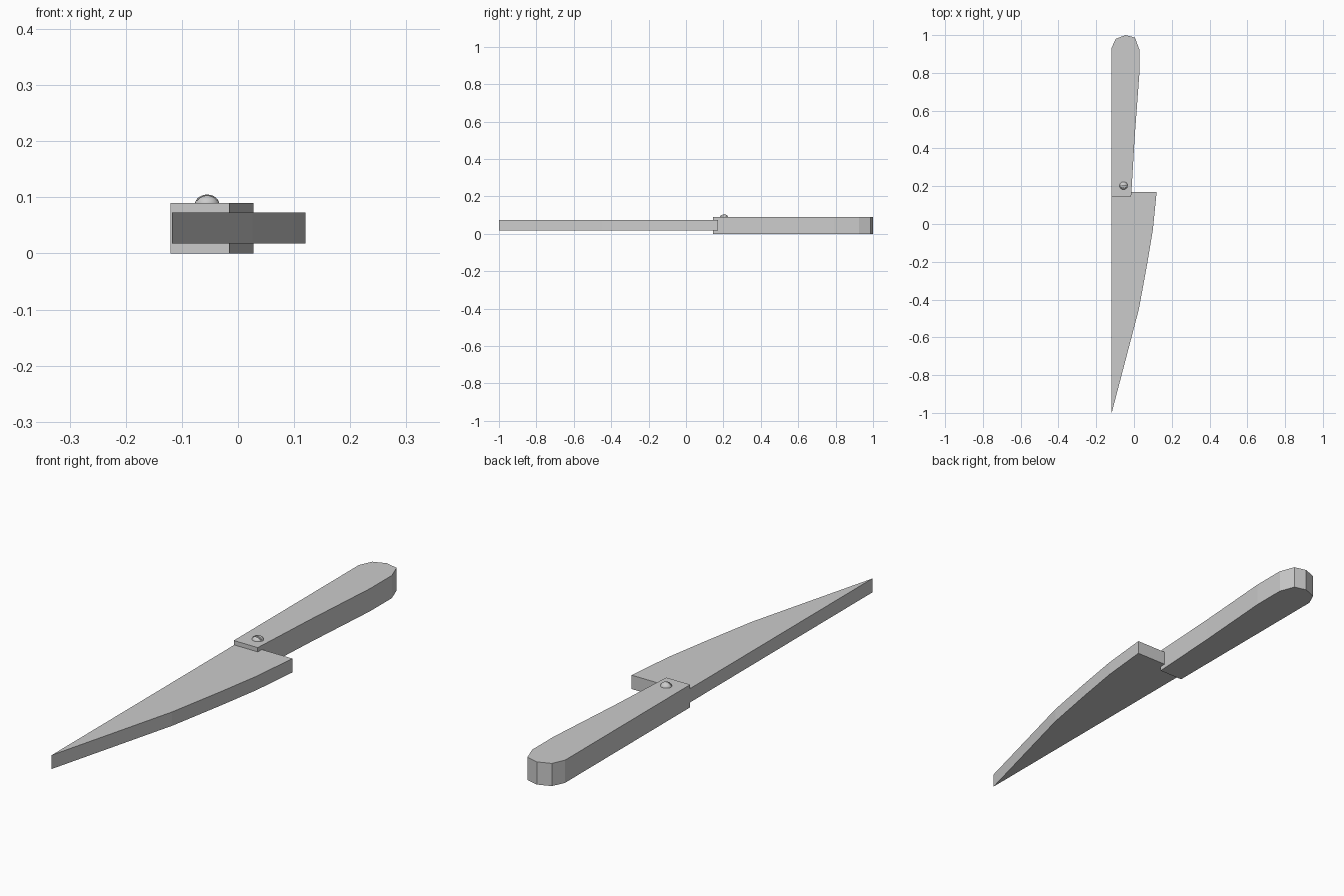
import bpy, bmesh

if "Cube" in bpy.data.objects:
    bpy.data.objects.remove(bpy.data.objects["Cube"])


def link(name, bm):
    bmesh.ops.recalc_face_normals(bm, faces=bm.faces)
    me = bpy.data.meshes.new(name)
    bm.to_mesh(me)
    bm.free()
    ob = bpy.data.objects.new(name, me)
    bpy.context.collection.objects.link(ob)
    return ob


def slab(name, outline, z0, z1):
    """Extrude a flat XY outline from z0 up to z1."""
    bm = bmesh.new()
    face = bm.faces.new([bm.verts.new((x, y, z0)) for x, y in outline])
    ext = bmesh.ops.extrude_face_region(bm, geom=[face])
    top = [g for g in ext["geom"] if isinstance(g, bmesh.types.BMVert)]
    bmesh.ops.translate(bm, verts=top, vec=(0, 0, z1 - z0))
    return link(name, bm)


# Blade: straight spine on the left, curved cutting edge on the right
slab("blade", [(-0.118, -1.0), (0.026, -0.45), (0.07, -0.21), (0.1, -0.03),
               (0.12, 0.17), (-0.118, 0.17)], 0.018, 0.073)

# Handle: widens towards a rounded butt
slab("handle", [(-0.12, 0.145), (-0.015, 0.145), (0.003, 0.45), (0.028, 0.79),
                (0.028, 0.925), (0.005, 0.987), (-0.045, 1.0),
                (-0.097, 0.98), (-0.12, 0.93)], 0.0, 0.09)

# Screw: low dome on the handle with a driver slot across it
bpy.ops.mesh.primitive_uv_sphere_add(segments=24, ring_count=12, radius=1,
                                     location=(-0.055, 0.203, 0.087))
screw = bpy.context.object
screw.name = "screw"
screw.scale = (0.022, 0.021, 0.018)
bpy.ops.object.transform_apply(location=False, rotation=False, scale=True)
bpy.ops.object.shade_smooth_by_angle()

bpy.ops.mesh.primitive_cube_add(size=1, location=(-0.055, 0.197, 0.104))
cutter = bpy.context.object
cutter.name = "slot_cutter"
cutter.scale = (0.06, 0.006, 0.02)
cutter.hide_render = True
cutter.display_type = 'WIRE'
cut = screw.modifiers.new("slot", 'BOOLEAN')
cut.operation = 'DIFFERENCE'
cut.solver = 'EXACT'
cut.object = cutter
